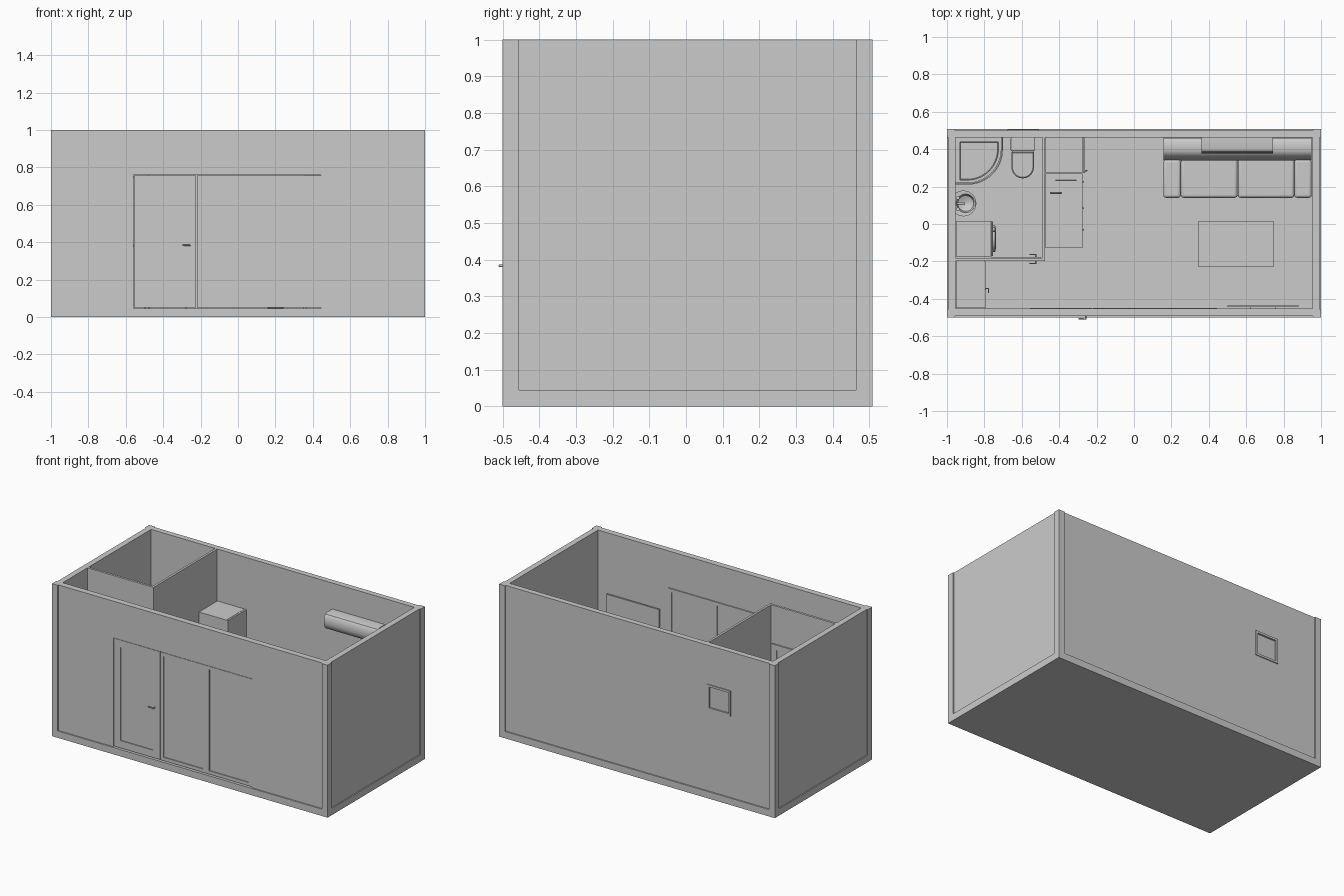
import bpy, bmesh, math
from math import sin, cos, pi

F = 0.045  # floor level


def finish(name, bm, smooth=False, bevel=0):
    bmesh.ops.recalc_face_normals(bm, faces=bm.faces)
    me = bpy.data.meshes.new(name)
    bm.to_mesh(me)
    bm.free()
    ob = bpy.data.objects.new(name, me)
    bpy.context.collection.objects.link(ob)
    if bevel:
        m = ob.modifiers.new("bevel", 'BEVEL')
        m.width, m.segments = bevel, 4
    if smooth or bevel:
        bpy.ops.object.select_all(action='DESELECT')
        ob.select_set(True)
        bpy.context.view_layer.objects.active = ob
        bpy.ops.object.shade_smooth_by_angle(angle=math.radians(35))
    return ob


def boxes(name, *dims, bevel=0):
    """One object made of boxes (x0, x1, y0, y1, z0, z1)."""
    bm = bmesh.new()
    for x0, x1, y0, y1, z0, z1 in dims:
        vs = bmesh.ops.create_cube(bm, size=1)['verts']
        for v in vs:
            v.co = ((x0 + x1) / 2 + v.co.x * (x1 - x0), (y0 + y1) / 2 + v.co.y * (y1 - y0),
                    (z0 + z1) / 2 + v.co.z * (z1 - z0))
    return finish(name, bm, bevel=bevel)


def loft(name, loops, smooth=True, closed=True, bevel=0):
    """Skin a series of equal-length loops; capped at both ends, or wrapped when not closed loops."""
    bm = bmesh.new()
    rows = [[bm.verts.new(p) for p in lp] for lp in loops]
    n = len(rows[0])
    pairs = list(zip(rows, rows[1:])) + ([] if closed else [(rows[-1], rows[0])])
    for a, b in pairs:
        for i in range(n if closed else n - 1):
            j = (i + 1) % n
            bm.faces.new((a[i], a[j], b[j], b[i]))
    if closed:
        bm.faces.new(rows[0])
        bm.faces.new(rows[-1])
    else:
        bm.faces.new([r[0] for r in rows])
        bm.faces.new([r[-1] for r in rows])
    return finish(name, bm, smooth, bevel)


def rect(x0, x1, y0, y1, z):
    return [(x0, y0, z), (x1, y0, z), (x1, y1, z), (x0, y1, z)]


def lathe(name, x, y, profile, axis='z', z=0, n=32):
    def pt(r, h, a):
        u, v = r * cos(a), r * sin(a)
        return (x + u, y + v, z + h) if axis == 'z' else (x + h, y + u, z + v)
    return loft(name, [[pt(r, h, 2 * pi * i / n) for i in range(n)] for r, h in profile])


def along_x(name, x0, x1, yz):
    return loft(name, [[(x, y, z) for y, z in yz] for x in (x0, x1)])


def tube(name, pts, r):
    cu = bpy.data.curves.new(name, 'CURVE')
    cu.dimensions, cu.bevel_depth, cu.bevel_resolution, cu.use_fill_caps = '3D', r, 3, True
    sp = cu.splines.new('POLY')
    sp.points.add(len(pts) - 1)
    for p, c in zip(sp.points, pts):
        p.co = (*c, 1)
    ob = bpy.data.objects.new(name, cu)
    bpy.context.collection.objects.link(ob)
    return ob


def frame(name, x0, x1, z0, z1, y0, y1, w, inset=0.006):
    boxes(name + "_frame", (x0, x0 + w, y0, y1, z0, z1), (x1 - w, x1, y0, y1, z0, z1),
          (x0 + w, x1 - w, y0, y1, z0, z0 + w), (x0 + w, x1 - w, y0, y1, z1 - w, z1))
    boxes(name + "_glass", (x0 + w, x1 - w, y0 + inset, y1 - inset, z0 + w, z1 - w))


def wall(name, x0, x1, y0, y1, hx0, hx1, hz0, hz1):
    """Wall along x with one rectangular opening."""
    boxes(name, (x0, hx0, y0, y1, F, 1), (hx1, x1, y0, y1, F, 1), (hx0, hx1, y0, y1, hz1, 1),
          *([(hx0, hx1, y0, y1, F, hz0)] if hz0 > F else []))


# Shell: floor slab, corner posts, recessed wall panels
boxes("floor", (-1, 1, -0.5, 0.508, 0, F))
boxes("corner_posts", *[(x, x + 0.042, y, y + 0.045, F, 1) for x in (-1, 0.958) for y in (-0.5, 0.463)])
for s in (-1, 1):
    a, b = sorted((s * 0.955, s * 0.993))
    boxes("side_wall", (a, b, -0.455, 0.463, F, 1))
wall("front_wall", -0.958, 0.958, -0.492, -0.452, -0.56, 0.445, F, 0.76)
wall("back_wall", -0.958, 0.958, 0.463, 0.5, -0.675, -0.507, 0.58, 0.745)

# Front door, glazing and back window
frame("front_door", -0.557, -0.224, 0.05, 0.757, -0.49, -0.448, 0.048)
frame("front_window_left", -0.219, 0.112, 0.05, 0.757, -0.49, -0.45, 0.022)
frame("front_window_right", 0.112, 0.443, 0.05, 0.757, -0.49, -0.45, 0.022)
frame("back_window", -0.675, -0.507, 0.58, 0.745, 0.466, 0.506, 0.014, 0.012)
tube("front_door_handle", [(-0.258, -0.49, 0.383), (-0.258, -0.507, 0.383), (-0.297, -0.507, 0.383)], 0.004)

# Bathroom partitions and door
boxes("partition_side", (-0.49, -0.475, -0.197, 0.465, F, 1))
wall("partition_front", -0.956, -0.49, -0.197, -0.182, -0.765, -0.495, F, 0.75)
frame("bathroom_door", -0.763, -0.497, F, 0.748, -0.197, -0.177, 0.035, 0.005)
for y, d in ((-0.197, -1), (-0.177, 1)):
    tube("bathroom_door_handle", [(-0.525, y, 0.38), (-0.525, y + d * 0.014, 0.38), (-0.56, y + d * 0.014, 0.38)], 0.004)


# Corner shower: quadrant tray and curved screen
def quadrant(d, z, wall_gap=0.0, corner=True):
    r = 0.19 - d
    arc = [(-0.89 + r * cos(t), 0.40 + r * sin(t), z) for t in [-pi / 2 * i / 16 for i in range(17)]]
    x, y = -0.955 + wall_gap, 0.463 - wall_gap
    return ([(x, y, z)] if corner else []) + [(-0.70 - d, y, z)] + arc + [(x, 0.21 + d, z)]


loft("shower_tray", [quadrant(0, F), quadrant(0, 0.1), quadrant(0.025, 0.1, 0.025), quadrant(0.03, 0.065, 0.028)])
loft("shower_screen", [quadrant(0.004, 0.1, corner=False), quadrant(0.004, 0.72, corner=False),
                       quadrant(0.012, 0.72, corner=False), quadrant(0.012, 0.1, corner=False)], closed=False)


# Toilet
def bowl(w, y0, y1, z):
    return [(-0.595 + w * cos(t), y0 + w + w * sin(t), z) for t in [pi + pi * i / 20 for i in range(21)]] + \
        [(-0.595 + w, y1, z), (-0.595 - w, y1, z)]


loft("toilet_bowl", [bowl(0.04, 0.31, 0.45, F), bowl(0.042, 0.30, 0.45, 0.1), bowl(0.057, 0.25, 0.45, 0.185),
                     bowl(0.058, 0.247, 0.45, 0.2)])
loft("toilet_lid", [bowl(0.06, 0.244, 0.385, 0.202), bowl(0.06, 0.244, 0.385, 0.212), bowl(0.054, 0.25, 0.38, 0.217)])
boxes("toilet_tank", (-0.657, -0.533, 0.395, 0.463, 0.2, 0.33), bevel=0.008)
boxes("toilet_tank_lid", (-0.659, -0.531, 0.39, 0.463, 0.33, 0.345), bevel=0.005)
lathe("flush_button", -0.595, 0.438, [(0.009, 0.34), (0.009, 0.349)], n=16)

# Washbasin on a pedestal
lathe("basin_pedestal", -0.91, 0.11, [(0.035, F), (0.025, 0.1), (0.025, 0.28), (0.04, 0.32)])
basin_out = [(-0.915, 0.11, 0.068), (-0.955, 0, 0)]


def basin(r, z):
    return [(max(-0.954, -0.912 + r * cos(2 * pi * i / 40)), 0.11 + r * sin(2 * pi * i / 40), z) for i in range(40)]


loft("washbasin", [basin(0.035, 0.3), basin(0.06, 0.335), basin(0.069, 0.37), basin(0.064, 0.37)] +
     [[(-0.9 + r * cos(2 * pi * i / 40), 0.11 + r * sin(2 * pi * i / 40), z) for i in range(40)]
      for r, z in ((0.05, 0.368), (0.042, 0.34), (0.012, 0.325))])
tube("basin_spout", [(-0.945, 0.11, 0.36), (-0.945, 0.11, 0.41), (-0.93, 0.11, 0.42), (-0.905, 0.11, 0.41)], 0.006)
for y in (0.08, 0.14):
    lathe("basin_tap", -0.942, y, [(0.006, 0.36), (0.006, 0.38), (0.01, 0.382), (0.01, 0.394)], n=16)

# Washing machine facing +x
boxes("washer_body", (-0.953, -0.762, -0.175, 0.017, F, 0.37), bevel=0.004)
boxes("washer_front", (-0.762, -0.754, -0.172, 0.014, F + 0.01, 0.365), bevel=0.003)
lathe("washer_door", -0.754, -0.079, [(0.072, 0), (0.07, 0.012), (0.055, 0.015), (0.048, 0.007), (0.02, 0.012)], 'x', 0.19)
lathe("washer_dial", -0.754, -0.03, [(0.014, 0), (0.012, 0.012)], 'x', 0.33, 20)

# Wardrobe in the entrance niche
boxes("wardrobe", (-0.953, -0.8, -0.45, -0.199, F, 0.75))
boxes("wardrobe_doors", (-0.8, -0.793, -0.449, -0.2, F + 0.01, 0.748))
tube("wardrobe_handle", [(-0.793, -0.345, 0.38), (-0.778, -0.345, 0.38), (-0.778, -0.37, 0.38)], 0.004)

# Fridge
boxes("fridge_body", (-0.473, -0.275, 0.272, 0.462, F, 0.66))
boxes("fridge_doors", (-0.273, -0.262, 0.272, 0.462, F + 0.02, 0.455), (-0.273, -0.262, 0.272, 0.462, 0.46, 0.66))
for z0, z1 in ((0.3, 0.42), (0.49, 0.57)):
    tube("fridge_handle", [(-0.262, 0.285, z0), (-0.252, 0.285, z0), (-0.252, 0.285, z1), (-0.262, 0.285, z1)], 0.004)

# Kitchen counter with sunken sink
loft("kitchen_counter", [rect(-0.474, -0.28, -0.125, 0.268, F), rect(-0.474, -0.28, -0.125, 0.268, 0.365),
                         rect(-0.474, -0.275, -0.128, 0.27, 0.365), rect(-0.474, -0.275, -0.128, 0.27, 0.39),
                         rect(-0.42, -0.308, 0.098, 0.234, 0.39), rect(-0.415, -0.313, 0.103, 0.229, 0.32)], smooth=False)
loft("sink_rim", [rect(-0.432, -0.3, 0.088, 0.244, 0.39), rect(-0.432, -0.3, 0.088, 0.244, 0.395),
                  rect(-0.42, -0.308, 0.098, 0.234, 0.395), rect(-0.418, -0.31, 0.1, 0.232, 0.322)], smooth=False)
tube("kitchen_tap", [(-0.445, 0.166, 0.39), (-0.445, 0.166, 0.47), (-0.43, 0.166, 0.485), (-0.395, 0.166, 0.48),
                     (-0.39, 0.166, 0.465)], 0.005)
boxes("counter_doors", *[(-0.28, -0.275, y, y + 0.126, F + 0.02, 0.355) for y in (-0.122, 0.008, 0.138)])
for y in (-0.03, 0.085, 0.225):
    boxes("counter_handle", (-0.275, -0.267, y - 0.004, y + 0.004, 0.25, 0.33))

# Sofa
boxes("sofa_base", (0.16, 0.945, 0.15, 0.45, F, 0.12))
for x in (0.157, 0.857):
    boxes("sofa_arm", (x, x + 0.093, 0.14, 0.345, F, 0.265), bevel=0.015)
for x in (0.251, 0.555):
    boxes("seat_cushion", (x, x + 0.302, 0.14, 0.36, 0.12, 0.205), bevel=0.015)
along_x("sofa_back", 0.157, 0.95, [(0.34, F), (0.34, 0.25), (0.352, 0.32), (0.368, 0.348), (0.39, 0.36),
                                   (0.445, 0.36), (0.46, 0.35), (0.462, F)])

# Coffee table
boxes("coffee_table", (0.345, 0.745, -0.23, 0.015, 0.18, 0.2),
      *[(x, x + 0.02, y, y + 0.02, F, 0.18) for x in (0.35, 0.72) for y in (-0.225, -0.01)])

# Wall screen and its bracket
boxes("screen", (0.5, 0.88, -0.443, -0.432, 0.39, 0.607))
boxes("screen_bracket", (0.62, 0.76, -0.453, -0.443, 0.45, 0.55))

# Air conditioner on the back wall
along_x("air_conditioner", 0.36, 0.742, [(0.463, 0.83), (0.41, 0.83), (0.39, 0.825), (0.379, 0.81), (0.377, 0.77),
                                         (0.382, 0.745), (0.4, 0.727), (0.43, 0.72), (0.463, 0.72)])
